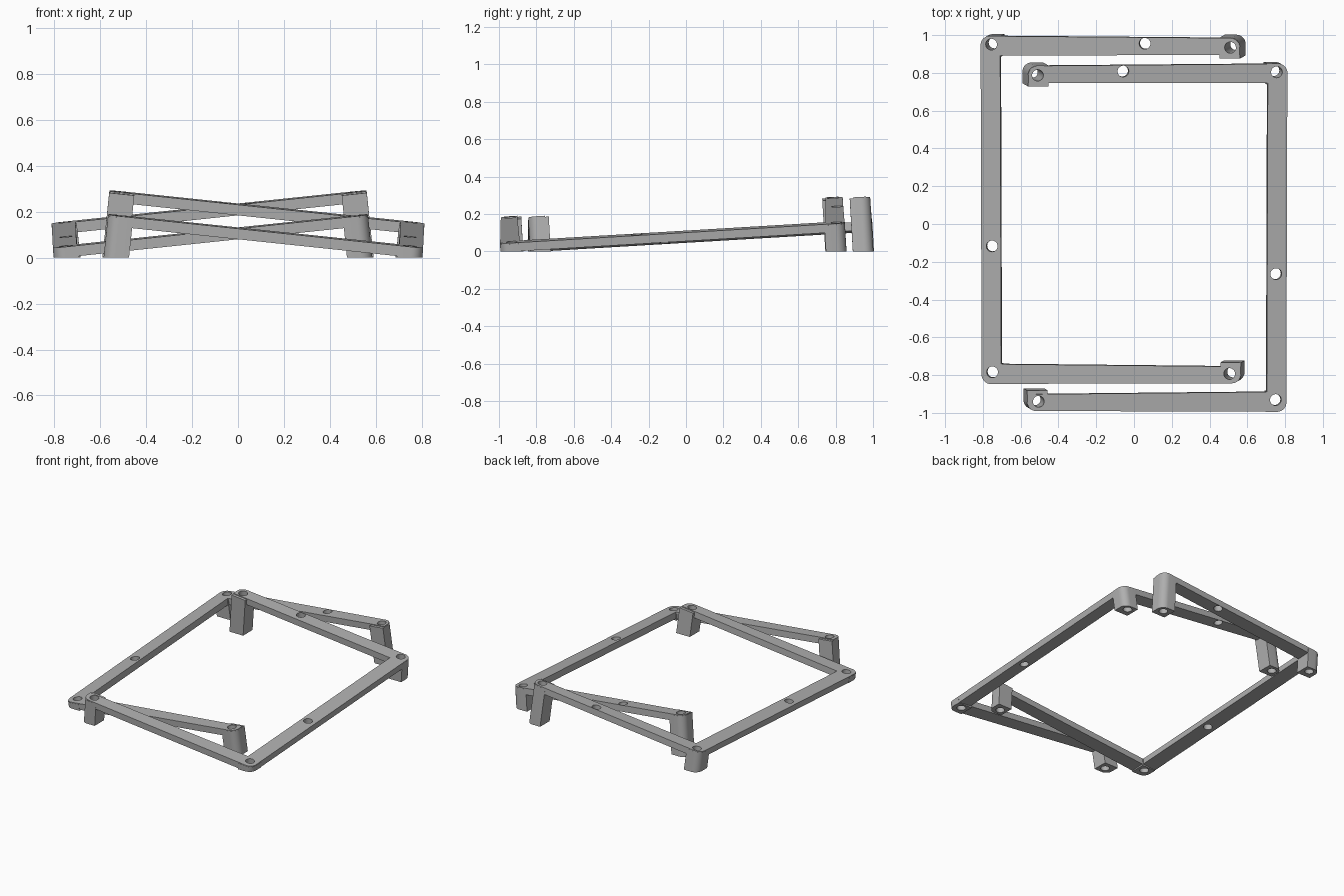
import bpy, bmesh, math
from mathutils import Vector, Matrix

cube = bpy.data.objects.get("Cube")
if cube:
    bpy.data.objects.remove(cube, do_unlink=True)

grey = bpy.data.materials.new("plain_grey")
grey.use_nodes = True
COLOUR = (0.43, 0.43, 0.43, 1)
grey.diffuse_color = COLOUR
grey.node_tree.nodes["Principled BSDF"].inputs["Base Color"].default_value = COLOUR

THICK, DEPTH, RADIUS = 0.046, 0.5, 0.05


def rounded(corners, steps=8):
    """Outline from (x, y, radius) corners; square corners have radius 0."""
    points = []
    for i, (x, y, r) in enumerate(corners):
        p = Vector((x, y))
        if not r:
            points.append(p)
            continue
        a = (Vector(corners[i - 1][:2]) - p).normalized()
        b = (Vector(corners[(i + 1) % len(corners)][:2]) - p).normalized()
        for k in range(steps + 1):
            t = k / steps * math.pi / 2
            points.append(p + a * r * (1 - math.sin(t)) + b * r * (1 - math.cos(t)))
    return points


def prism(name, outline, z0, z1, matrix, mirror=1):
    """Extruded outline placed in the tilted frame."""
    bm = bmesh.new()
    face = bm.faces.new([bm.verts.new((p[0] * mirror, p[1], z0)) for p in outline])
    top = bmesh.ops.extrude_face_region(bm, geom=[face])["geom"]
    bmesh.ops.translate(bm, vec=(0, 0, z1 - z0),
                        verts=[v for v in top if isinstance(v, bmesh.types.BMVert)])
    bmesh.ops.recalc_face_normals(bm, faces=bm.faces)
    bm.transform(matrix)
    mesh = bpy.data.meshes.new(name)
    bm.to_mesh(mesh)
    bm.free()
    mesh.materials.append(grey)
    obj = bpy.data.objects.new(name, mesh)
    bpy.context.collection.objects.link(obj)
    return obj


def leg_outline(x, y, sx, sy, size=0.11):
    """Square leg measured inward from its outer corner, which is rounded."""
    x, y = x + sx * 0.001, y + sy * 0.001
    return rounded([(x, y, RADIUS), (x - sx * size, y, 0),
                    (x - sx * size, y - sy * size, 0), (x, y - sy * size, 0)])


def circle(x, y, r=0.03, n=32):
    return [(x + r * math.cos(k * math.tau / n), y + r * math.sin(k * math.tau / n))
            for k in range(n)]


# U-shaped plate, with arms tapering slightly to their free ends
PLATE = [(0.814, -0.998, RADIUS), (0.814, 0.847, RADIUS), (-0.565, 0.84, RADIUS),
         (-0.565, 0.75, 0), (0.71, 0.745, 0), (0.71, -0.893, 0),
         (-0.565, -0.902, 0), (-0.565, -0.99, RADIUS)]
LEGS = [(0.814, -0.998, 1, -1), (0.814, 0.847, 1, 1),
        (-0.565, 0.84, -1, 1), (-0.565, -0.99, -1, -1)]
HOLES = [(0.757, -0.935), (0.757, 0.803), (-0.515, 0.79), (-0.505, -0.94),
         (0.757, -0.267), (-0.06, 0.81)]


def build_frame(name, side, shift):
    normal = Vector((0.105 * side, -0.06, 1)).normalized()
    tilt = Vector((0, 0, 1)).rotation_difference(normal).to_matrix().to_4x4()
    matrix = Matrix.Translation((0, shift, 0.186)) @ tilt
    frame = prism(name, rounded(PLATE), -THICK, 0, matrix, side)
    helpers = []

    def combine(tool, operation):
        tool.hide_render = True
        mod = frame.modifiers.new(tool.name, 'BOOLEAN')
        mod.operation, mod.object, mod.solver = operation, tool, 'EXACT'
        helpers.append(tool)

    # Legs square to the plate, then the bored holes
    for leg in LEGS:
        combine(prism("leg", leg_outline(*leg), -DEPTH, -0.006, matrix, side), 'UNION')
    for hole in HOLES:
        combine(prism("hole_cutter", circle(*hole), -DEPTH - 0.1, 0.1, matrix, side), 'DIFFERENCE')
    # Level feet
    square = [(-2, -2), (2, -2), (2, 2), (-2, 2)]
    combine(prism("ground_cutter", square, -1, 0, Matrix()), 'DIFFERENCE')

    # Bake the result and drop the helpers
    bpy.context.view_layer.update()
    graph = bpy.context.evaluated_depsgraph_get()
    mesh = bpy.data.meshes.new_from_object(frame.evaluated_get(graph))
    frame.modifiers.clear()
    frame.data = mesh
    mesh.materials.clear()
    mesh.materials.append(grey)
    for face in mesh.polygons:
        face.material_index = 0
    for tool in helpers:
        bpy.data.objects.remove(tool, do_unlink=True)
    bpy.ops.object.select_all(action='DESELECT')
    frame.select_set(True)
    bpy.context.view_layer.objects.active = frame
    bpy.ops.object.shade_smooth_by_angle(angle=math.radians(30))


build_frame("left_frame", 1, 0)
build_frame("right_frame", -1, 0.147)
